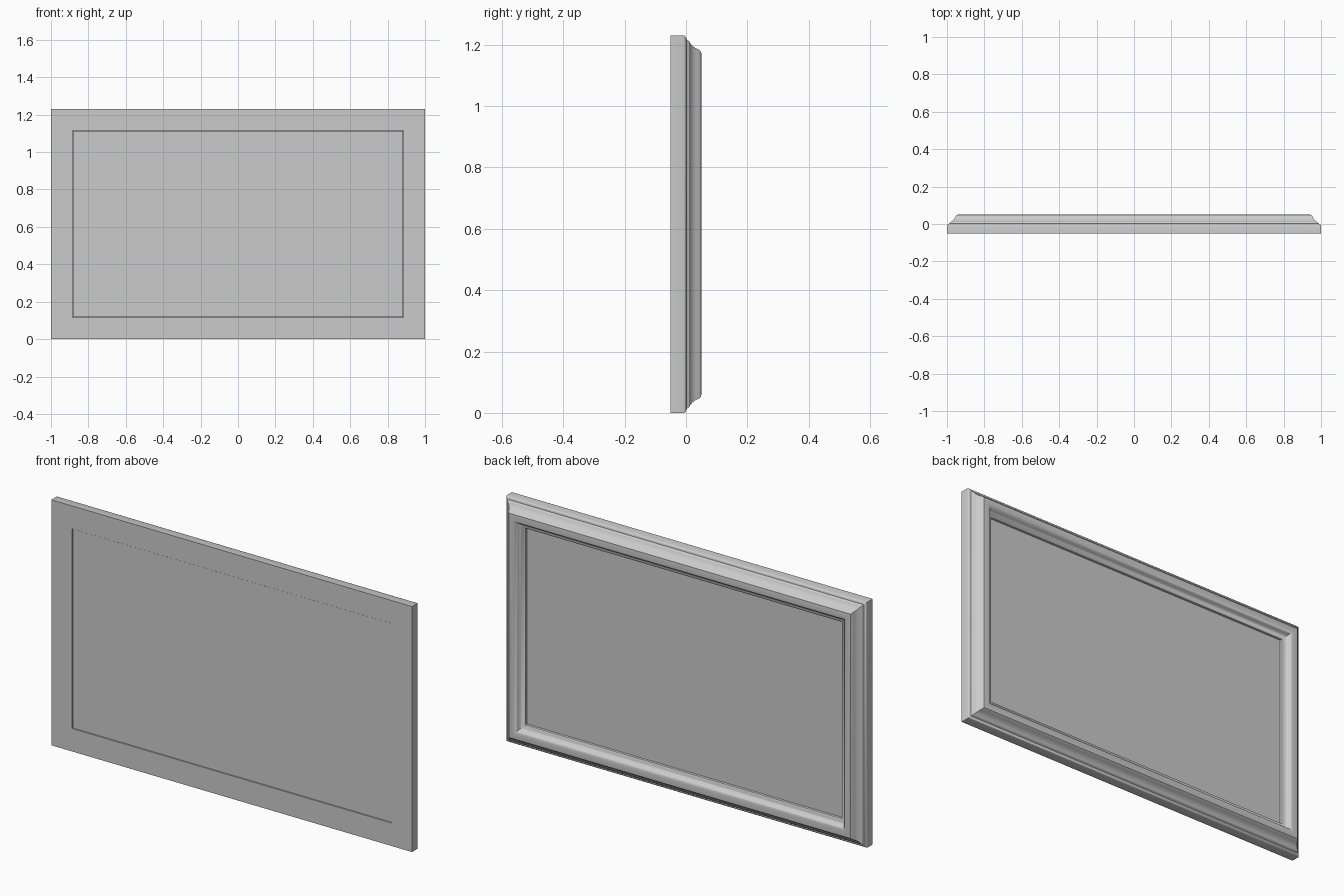
import bpy, bmesh

if "Cube" in bpy.data.objects:
    bpy.data.objects.remove(bpy.data.objects["Cube"])

W, H = 1.0, 1.23          # half width, full height

# Moulding cross-section: (inset from outer edge, y), a closed loop
PROFILE = [
    (0.0, -0.05), (0.0, -0.008), (0.002, -0.003), (0.006, 0.0),
    (0.013, 0.002), (0.016, 0.006), (0.018, 0.010),
    (0.027, 0.015), (0.034, 0.021), (0.040, 0.029), (0.044, 0.037),
    (0.048, 0.044), (0.053, 0.049), (0.060, 0.05),
    (0.080, 0.05), (0.088, 0.048), (0.093, 0.043), (0.096, 0.036),
    (0.101, 0.029), (0.109, 0.025), (0.116, 0.022), (0.122, 0.018), (0.124, 0.012),
    (0.124, 0.009), (0.115, 0.009), (0.115, -0.05),
]


def finish(name, bm):
    bmesh.ops.recalc_face_normals(bm, faces=bm.faces)
    mesh = bpy.data.meshes.new(name)
    bm.to_mesh(mesh)
    bm.free()
    obj = bpy.data.objects.new(name, mesh)
    bpy.context.collection.objects.link(obj)
    bpy.ops.object.select_all(action='DESELECT')
    obj.select_set(True)
    bpy.context.view_layer.objects.active = obj
    bpy.ops.object.shade_smooth_by_angle(angle=0.6)
    return obj


# Mitred frame: one rectangular ring per profile point
bm = bmesh.new()
rings = []
for d, y in PROFILE:
    x = W - d
    corners = [(-x, d), (x, d), (x, H - d), (-x, H - d)]
    rings.append([bm.verts.new((cx, y, cz)) for cx, cz in corners])
for i, ring in enumerate(rings):
    nxt = rings[(i + 1) % len(rings)]
    for k in range(4):
        m = (k + 1) % 4
        bm.faces.new((ring[k], ring[m], nxt[m], nxt[k]))
finish("frame_moulding", bm)

# Panel held in the rebate, nearly flush with the flat side
bm = bmesh.new()
bmesh.ops.create_cube(bm, size=1.0)
for v in bm.verts:
    v.co.x *= 2 * (W - 0.117)
    v.co.z = v.co.z * (H - 2 * 0.117) + H / 2
    v.co.y = 0.008 if v.co.y > 0 else -0.047
finish("panel", bm)
